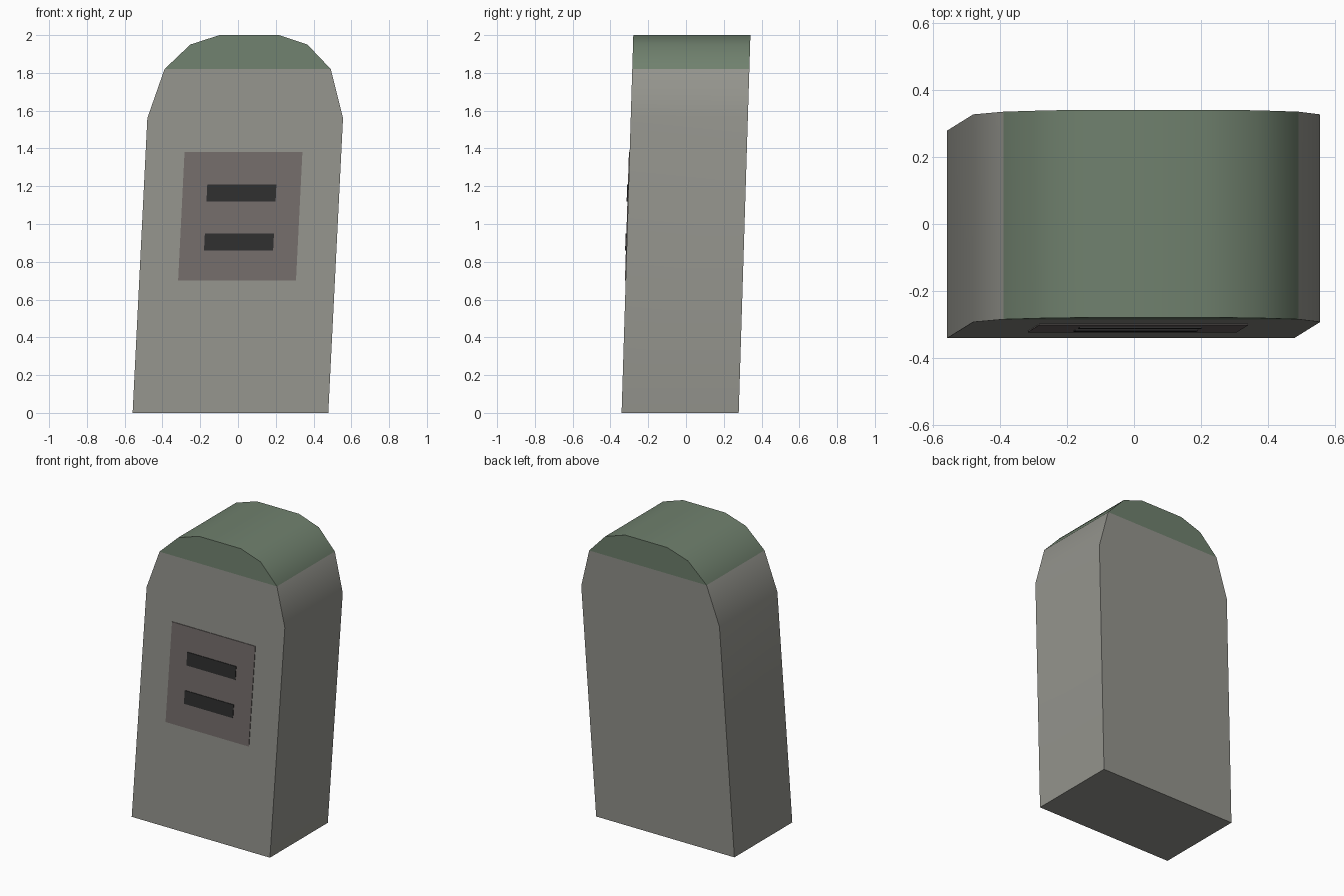
import bpy, bmesh, math

if "Cube" in bpy.data.objects:
    bpy.data.objects.remove(bpy.data.objects["Cube"])


def srgb(r, g, b):
    f = lambda c: c / 12.92 if c <= 0.04045 else ((c + 0.055) / 1.055) ** 2.4
    return (f(r / 255), f(g / 255), f(b / 255), 1)


def material(name, rgb):
    m = bpy.data.materials.new(name)
    m.diffuse_color = srgb(*rgb)
    m.use_nodes = True
    m.node_tree.nodes["Principled BSDF"].inputs["Base Color"].default_value = m.diffuse_color
    return m


stone = material("grey stone", (148, 148, 141))
moss = material("moss green", (112, 129, 110))
plaque_mat = material("dull brown grey", (116, 109, 107))
dark = material("dark engraving", (47, 47, 47))


def lean(x, y, z):
    """The whole marker leans to the right and back as a shear."""
    return (x - 0.04 + 0.05 * z, y - 0.031 + 0.031 * z, z)


def finish(name, bm, mats, smooth=False):
    bmesh.ops.recalc_face_normals(bm, faces=bm.faces)
    me = bpy.data.meshes.new(name)
    bm.to_mesh(me)
    bm.free()
    for m in mats:
        me.materials.append(m)
    ob = bpy.data.objects.new(name, me)
    bpy.context.collection.objects.link(ob)
    if smooth:
        bpy.context.view_layer.objects.active = ob
        ob.select_set(True)
        bpy.ops.object.shade_smooth_by_angle(angle=math.radians(40))
        ob.select_set(False)
    return ob


# Headstone: rounded slab from (half width, height) rows, mossy above CAP
CAP = 1.82
D = 0.31
rows = [(0.518, 0), (0.518, 1.56), (0.44, CAP), (0.31, 1.95), (0.158, 2.0)]
bm = bmesh.new()
grid = [[bm.verts.new(lean(sx * w, sy * D, z))
         for sx, sy in ((-1, -1), (1, -1), (1, 1), (-1, 1))] for w, z in rows]
for a, b in zip(grid, grid[1:]):
    for i, j in ((1, 2), (3, 0)):                  # rounded sides
        bm.faces.new((a[i], a[j], b[j], b[i]))
for part in (grid[:3], grid[2:]):                  # front and back, body then cap
    for i, j in ((0, 1), (2, 3)):
        bm.faces.new([r[i] for r in part] + [r[j] for r in reversed(part)])
bm.faces.new(grid[0])
bm.faces.new(grid[-1])
for f in bm.faces:
    f.material_index = int(f.calc_center_median().z > CAP)
finish("headstone", bm, (stone, moss), smooth=True)


# Thin plates lying on the leaning front face
def plate(name, half, z0, z1, proud, mat):
    bm = bmesh.new()
    bmesh.ops.create_cube(bm, size=1)
    for v in bm.verts:
        v.co = lean(math.copysign(half, v.co.x),
                    -D - proud if v.co.y < 0 else -D + 0.001,
                    z1 if v.co.z > 0 else z0)
    finish(name, bm, (mat,))


plate("plaque", 0.312, 0.70, 1.38, 0.004, plaque_mat)
plate("lower_engraved_line", 0.183, 0.86, 0.95, 0.008, dark)
plate("upper_engraved_line", 0.183, 1.12, 1.21, 0.008, dark)
